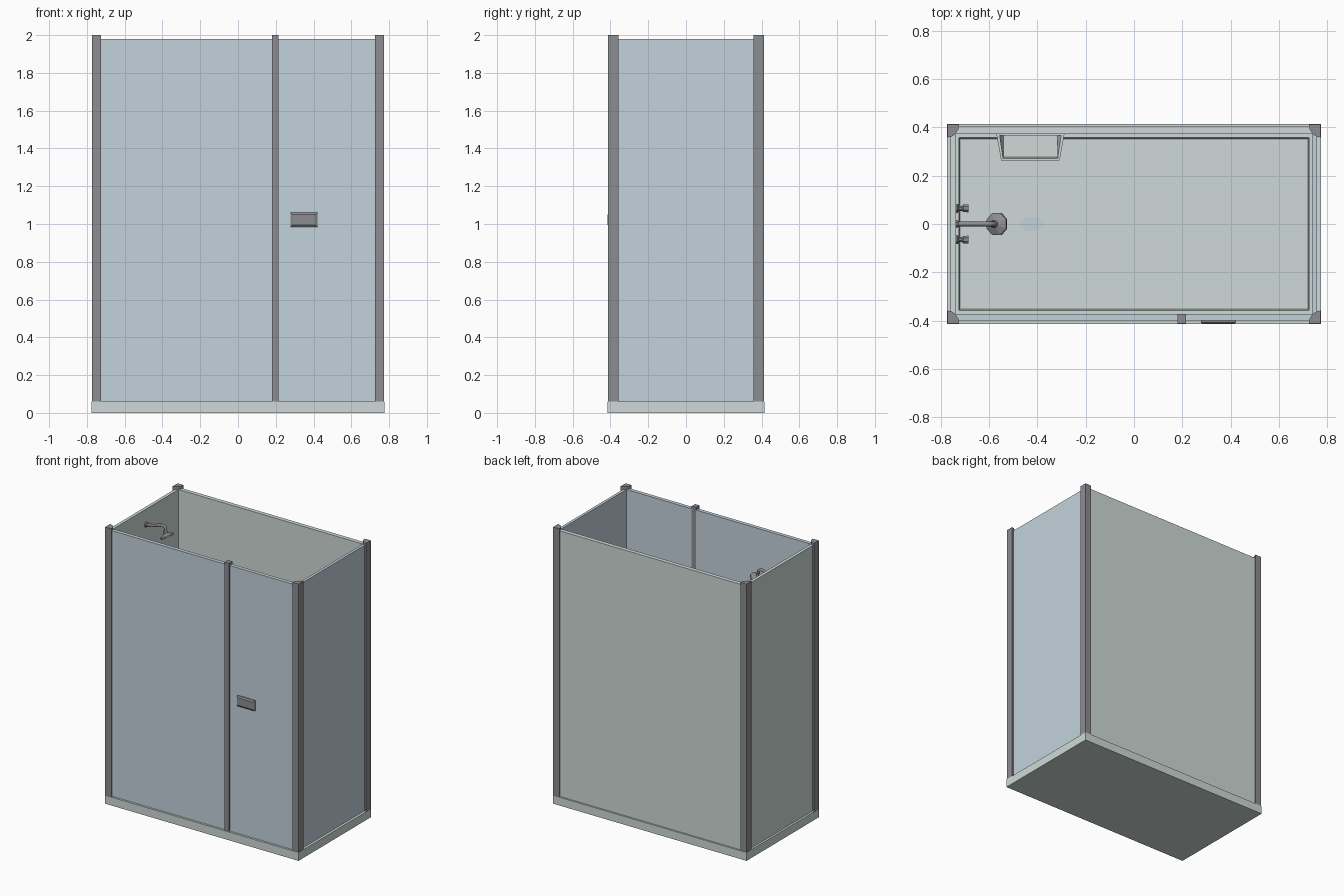
import bpy, bmesh, math
from mathutils import Vector

if "Cube" in bpy.data.objects:
    bpy.data.objects.remove(bpy.data.objects["Cube"])


def material(name, rgb):
    m = bpy.data.materials.new(name)
    m.diffuse_color = (*rgb, 1)
    m.use_nodes = True
    m.node_tree.nodes["Principled BSDF"].inputs["Base Color"].default_value = m.diffuse_color
    return m


GLASS = material("glass_blue", (0.55, 0.65, 0.72))
ACRYLIC = material("pale_acrylic", (0.62, 0.70, 0.68))
METAL = material("dark_metal", (0.27, 0.27, 0.29))


def finish(name, bm, mat):
    bmesh.ops.recalc_face_normals(bm, faces=bm.faces)
    me = bpy.data.meshes.new(name)
    bm.to_mesh(me)
    bm.free()
    ob = bpy.data.objects.new(name, me)
    bpy.context.collection.objects.link(ob)
    me.materials.append(mat)
    return ob


def loft(name, rings, mat):
    """Skin a list of equal-length point rings and cap both ends."""
    bm = bmesh.new()
    vs = [[bm.verts.new(p) for p in r] for r in rings]
    n = len(vs[0])
    for a, b in zip(vs, vs[1:]):
        for i in range(n):
            j = (i + 1) % n
            bm.faces.new((a[i], a[j], b[j], b[i]))
    bm.faces.new(vs[0])
    bm.faces.new(vs[-1])
    return finish(name, bm, mat)


def rect(x0, x1, y0, y1, z):
    return [(x0, y0, z), (x1, y0, z), (x1, y1, z), (x0, y1, z)]


def box(name, x0, x1, y0, y1, z0, z1, mat):
    return loft(name, [rect(x0, x1, y0, y1, z) for z in (z0, z1)], mat)


def lathe(name, origin, axis, profile, mat, sides=8):
    """Revolve (distance, radius) pairs around an axis."""
    q = Vector(axis).to_track_quat('Z', 'Y')
    rings = []
    for d, r in profile:
        rings.append([Vector(origin) + q @ Vector((
            r * math.cos((i + 0.5) * math.tau / sides),
            r * math.sin((i + 0.5) * math.tau / sides), d)) for i in range(sides)])
    return loft(name, rings, mat)


# Shower tray: outer block with a shallow recess
X, Y = 0.775, 0.415
loft("shower_tray", [rect(-X, X, -Y, Y, 0), rect(-X, X, -Y, Y, 0.06),
                     rect(-0.725, 0.725, -0.358, 0.358, 0.06),
                     rect(-0.72, 0.72, -0.353, 0.353, 0.03)], ACRYLIC)

# Drain cover
loft("drain_cover", [[(-0.422 + 0.045 * a, 0.029 * b, z) for a, b in
     ((1, 0), (0.55, 1), (-0.55, 1), (-1, 0), (-0.55, -1), (0.55, -1))]
     for z in (0.029, 0.036)], GLASS)

# Wall panels and glazing
box("back_wall", -0.75, 0.75, 0.373, 0.403, 0.06, 1.98, ACRYLIC)
box("left_wall", -0.76, -0.737, -0.38, 0.38, 0.06, 1.98, ACRYLIC)
box("right_glass", 0.737, 0.757, -0.38, 0.38, 0.06, 1.98, GLASS)
box("fixed_front_glass", -0.75, 0.19, -0.40, -0.373, 0.06, 1.98, GLASS)
box("door_glass", 0.21, 0.75, -0.40, -0.373, 0.06, 1.98, GLASS)

# Corner posts: quarter-round profile
for sx, px in ((-1, "left"), (1, "right")):
    for sy, py in ((-1, "front"), (1, "back")):
        prof = [(0.773, 0.413)] + [
            (0.773 - 0.049 * math.cos(math.radians(a)),
             0.413 - 0.055 * math.sin(math.radians(a))) for a in (0, 22.5, 45, 67.5, 90)]
        loft(f"{py}_{px}_post", [[(sx * x, sy * y, z) for x, y in prof]
                                 for z in (0.06, 2.0)], METAL)

# Door jamb post
box("door_post", 0.18, 0.215, -0.411, -0.372, 0.06, 2.0, METAL)

# Door handle with chamfered face
loft("door_handle", [[(x, y, z) for x, z in ((a, b), (c, b), (c, d), (a, d))]
     for a, c, b, d, y in ((0.277, 0.422, 0.985, 1.06, -0.399),
                           (0.277, 0.422, 0.985, 1.06, -0.408),
                           (0.288, 0.411, 0.995, 1.05, -0.415))], METAL)

# Shelf: tapered open tray on the back wall
loft("shelf", [rect(-0.55, -0.307, 0.27, 0.374, 1.02),
               [(-0.55, 0.262, 1.08), (-0.308, 0.262, 1.08), (-0.288, 0.374, 1.08), (-0.57, 0.374, 1.08)],
               [(-0.542, 0.272, 1.08), (-0.316, 0.272, 1.08), (-0.302, 0.366, 1.08), (-0.556, 0.366, 1.08)],
               rect(-0.54, -0.317, 0.278, 0.366, 1.03)], ACRYLIC)

# Taps
for y, side in ((-0.065, "front"), (0.065, "back")):
    lathe(f"{side}_tap", (-0.738, y, 1.0), (1, 0, 0),
          [(0, 0.02), (0.008, 0.02), (0.014, 0.011), (0.026, 0.011),
           (0.032, 0.017), (0.052, 0.018)], METAL)

# Shower arm with wall flange
lathe("arm_flange", (-0.738, 0, 1.87), (1, 0, 0), [(0, 0.02), (0.012, 0.013)], METAL)
cu = bpy.data.curves.new("shower_arm", 'CURVE')
cu.dimensions = '3D'
cu.bevel_depth = 0.010
cu.bevel_resolution = 1
cu.use_fill_caps = True
path = [(-0.738, 1.87), (-0.67, 1.88), (-0.63, 1.895), (-0.60, 1.90), (-0.582, 1.89), (-0.575, 1.855)]
sp = cu.splines.new('POLY')
sp.points.add(len(path) - 1)
for p, (x, z) in zip(sp.points, path):
    p.co = (x, 0, z, 1)
arm = bpy.data.objects.new("shower_arm", cu)
bpy.context.collection.objects.link(arm)
cu.materials.append(METAL)

# Shower head: tilted faceted cone
lathe("shower_head", (-0.588, 0, 1.865), (0.5, 0, -0.85),
      [(0, 0.012), (0.02, 0.016), (0.035, 0.05), (0.046, 0.05)], METAL)
